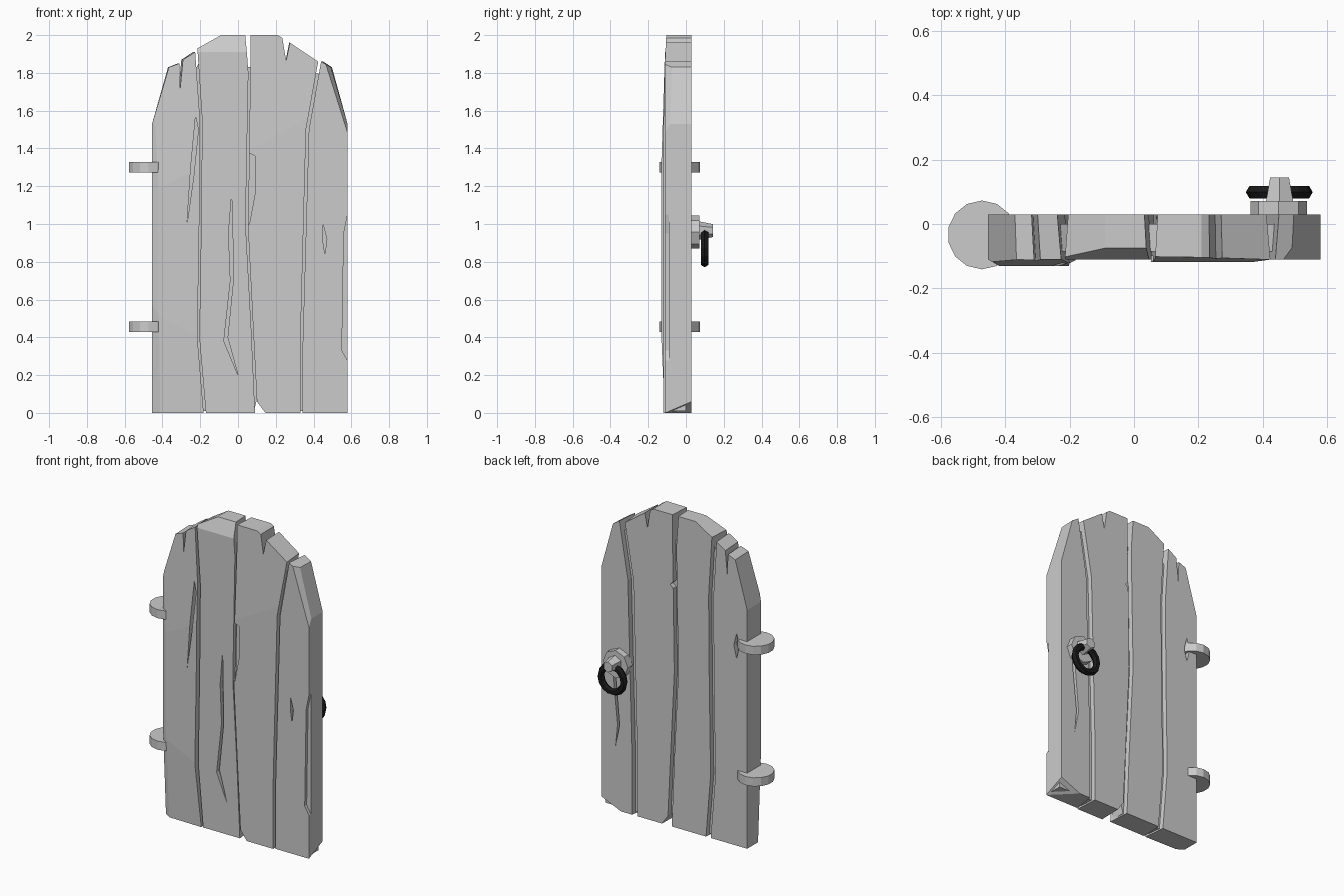
import bpy, bmesh, math
from mathutils import Vector

default_cube = bpy.data.objects.get("Cube")
if default_cube:
    bpy.data.objects.remove(default_cube, do_unlink=True)


def make_material(name, value):
    mat = bpy.data.materials.new(name)
    mat.use_nodes = True
    colour = (value, value, value, 1)
    mat.diffuse_color = colour
    mat.node_tree.nodes["Principled BSDF"].inputs["Base Color"].default_value = colour
    return mat


grey = make_material("weathered grey", 0.6)
black = make_material("black iron", 0.01)


def prism(name, outline, front, back, pivot=0.0, back_scale=1.0, chips=()):
    """Extrude an x-z outline along y; the back may narrow, chips slice corners off."""
    bm = bmesh.new()
    front_ring = [bm.verts.new((x, front, z)) for x, z in outline]
    back_ring = [bm.verts.new((pivot + (x - pivot) * back_scale, back, z)) for x, z in outline]
    bm.faces.new(front_ring)
    bm.faces.new(back_ring[::-1])
    count = len(outline)
    for i in range(count):
        j = (i + 1) % count
        bm.faces.new((front_ring[j], front_ring[i], back_ring[i], back_ring[j]))
    middle = sum((v.co for v in bm.verts), Vector()) / len(bm.verts)
    for chip in chips:
        a, b, c = map(Vector, chip)
        normal = (b - a).cross(c - a).normalized()
        if normal.dot(middle - a) > 0:
            normal.negate()
        bmesh.ops.bisect_plane(bm, geom=bm.verts[:] + bm.edges[:] + bm.faces[:],
                               plane_co=a, plane_no=normal, clear_outer=True)
        open_edges = [e for e in bm.edges if e.is_boundary]
        bmesh.ops.holes_fill(bm, edges=open_edges, sides=0)
    bmesh.ops.recalc_face_normals(bm, faces=bm.faces)
    mesh = bpy.data.meshes.new(name)
    bm.to_mesh(mesh)
    bm.free()
    mesh.materials.append(grey)
    obj = bpy.data.objects.new(name, mesh)
    bpy.context.collection.objects.link(obj)
    return obj


def carve(plank, outline, near, far):
    """Cut a crack of the given outline between two depths."""
    cutter = prism("crack_cutter", outline, near, far)
    cutter.hide_render = True
    cut = plank.modifiers.new("crack", 'BOOLEAN')
    cut.operation = 'DIFFERENCE'
    cut.solver = 'EXACT'
    cut.object = cutter
    bpy.context.view_layer.objects.active = plank
    bpy.ops.object.modifier_apply(modifier=cut.name)
    bpy.data.objects.remove(cutter, do_unlink=True)


# Planks, from the hinge side to the handle side
hinge_plank = prism(
    "hinge_plank",
    [(-.455, 0), (-.18, 0), (-.215, .4), (-.205, 1), (-.2, 1.55), (-.225, 1.91), (-.29, 1.87),
     (-.305, 1.72), (-.31, 1.85), (-.365, 1.83), (-.455, 1.53)],
    -.13, .03, pivot=-.455, back_scale=.94,
    chips=[((-.4, -.13, 1.2), (-.2, -.13, 1.3), (-.3, -.11, 1.9)),
           ((-.4, -.13, .5), (-.2, -.13, .4), (-.3, -.11, 0)),
           ((-.42, -.13, .5), (-.42, -.13, 1.2), (-.455, -.11, .9)),
           ((-.455, -.11, .57), (-.42, -.125, .43), (-.455, -.08, 0))])

left_middle_plank = prism(
    "left_middle_plank",
    [(-.17, 0), (.09, 0), (.07, .45), (.04, 1), (.055, 1.8), (.04, 2), (-.09, 2), (-.215, 1.93),
     (-.19, 1.55), (-.195, 1), (-.205, .4)],
    -.11, .03, pivot=-.07, back_scale=.93,
    chips=[((-.215, -.11, 1.91), (-.09, -.075, 2), (.04, -.075, 2))])

right_middle_plank = prism(
    "right_middle_plank",
    [(.1, .06), (.145, 0), (.332, 0), (.33, .35), (.36, 1.5), (.425, 1.86), (.275, 1.96),
     (.255, 1.865), (.235, 1.985), (.21, 2), (.065, 2), (.065, 1.8), (.052, 1), (.08, .45)],
    -.118, .03, pivot=.21, back_scale=.94,
    chips=[((.07, -.118, 1.4), (.35, -.118, 1.55), (.2, -.105, 1.95))])

handle_plank = prism(
    "handle_plank",
    [(.342, 0), (.58, 0), (.58, 1.53), (.49, 1.83), (.44, 1.86), (.375, 1.5), (.342, .35)],
    -.11, .03, pivot=.58, back_scale=.92,
    chips=[((.58, -.11, 0), (.58, .03, .06), (.44, .03, 0)),
           ((.47, -.11, 1.83), (.565, -.11, 1.53), (.58, -.085, 1.53))])

# Backing that closes the gaps between the planks
prism("gap_backing",
      [(-.44, .01), (.085, .01), (.1, .07), (.15, .01), (.57, .01), (.57, 1.5), (.48, 1.78),
       (.41, 1.8), (.25, 1.83), (.05, 1.83), (-.2, 1.87), (-.28, 1.7), (-.33, 1.68), (-.44, 1.5)],
      -.085, 0)

# Cracks in the front
front, deep = -.2, -.08
carve(hinge_plank, [(-.225, 1.57), (-.25, 1.3), (-.27, 1), (-.235, 1.25), (-.21, 1.5)], front, deep)
carve(left_middle_plank, [(-.035, 1.14), (-.05, .95), (-.04, .7), (-.075, .38), (0, .2),
                          (-.055, .4), (-.025, .7), (-.03, 1.1)], front, deep)
carve(right_middle_plank, [(.03, 1.39), (.09, 1.36), (.09, 1.16), (.06, 1), (.03, 1)], front, -.1)
carve(handle_plank, [(.45, 1), (.47, .92), (.46, .84), (.448, .92)], front, deep)
carve(handle_plank, [(.59, 1.1), (.56, .95), (.55, .33), (.59, .26)], front, -.09)

# Cracks in the back
shallow, back = -.01, .1
carve(hinge_plank, [(-.38, 1.36), (-.4, 1.28), (-.38, 1.2), (-.36, 1.28)], shallow, back)
carve(handle_plank, [(.48, .9), (.45, .55), (.48, .4), (.465, .55), (.5, .9)], shallow, back)
carve(right_middle_plank, [(.04, 1.6), (.09, 1.55), (.04, 1.5)], shallow, back)


def paint(name, mat):
    obj = bpy.context.object
    obj.name = name
    obj.data.materials.append(mat)


# Round hinge discs through the hinge edge
for name, z in (("upper_hinge", 1.3), ("lower_hinge", .457)):
    bpy.ops.mesh.primitive_cylinder_add(vertices=14, radius=.107, depth=.055,
                                        location=(-.473, -.034, z))
    paint(name, grey)

# Handle on the back: mounting plate, tapered peg and hanging ring
sideways = (-math.pi / 2, 0, 0)
bpy.ops.mesh.primitive_cylinder_add(vertices=8, radius=.088, depth=.05,
                                    location=(.45, .047, .957), rotation=sideways)
paint("handle_plate", grey)
bpy.ops.mesh.primitive_cone_add(vertices=6, radius1=.05, radius2=.034, depth=.08,
                                location=(.453, .104, .965), rotation=sideways)
paint("handle_peg", grey)
bpy.ops.mesh.primitive_torus_add(major_segments=14, minor_segments=6, major_radius=.082,
                                 minor_radius=.022, location=(.452, .099, .873), rotation=sideways)
paint("handle_ring", black)
